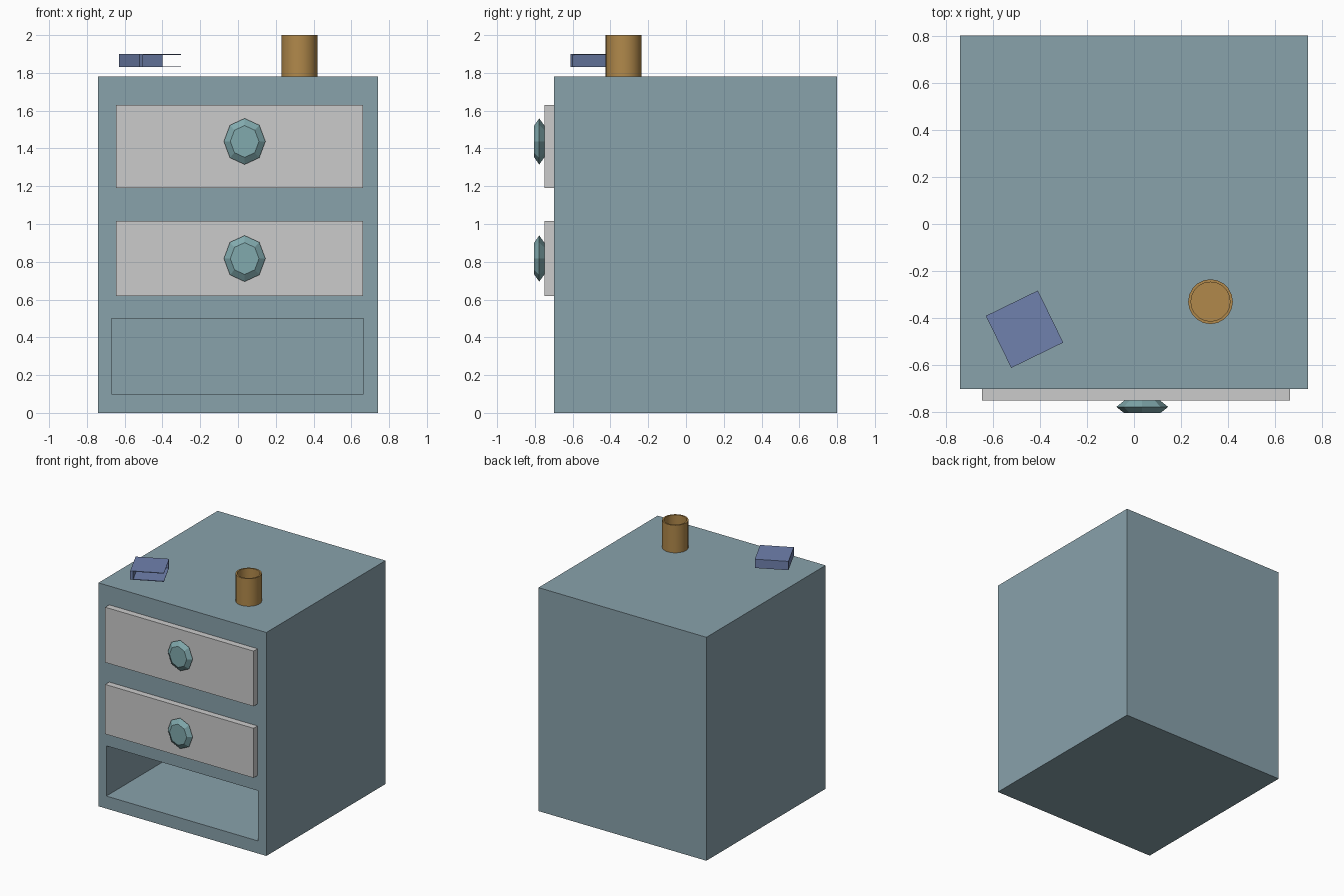
import bpy, bmesh
from math import radians, cos, sin, pi
from mathutils import Matrix, Vector

if "Cube" in bpy.data.objects:
    bpy.data.objects.remove(bpy.data.objects["Cube"])


def material(name, rgb):
    m = bpy.data.materials.new(name)
    m.diffuse_color = (*rgb, 1)
    m.use_nodes = True
    m.node_tree.nodes["Principled BSDF"].inputs["Base Color"].default_value = m.diffuse_color
    return m


TEAL = material("teal_paint", (0.25, 0.36, 0.41))
KNOB = material("knob_glaze", (0.22, 0.40, 0.42))
BROWN = material("brown_clay", (0.44, 0.25, 0.07))
BLUE = material("blue_cover", (0.16, 0.22, 0.42))


def finish(name, bm, mat=None, matrix=None):
    if matrix:
        bm.transform(matrix)
    bmesh.ops.recalc_face_normals(bm, faces=bm.faces)
    me = bpy.data.meshes.new(name)
    bm.to_mesh(me)
    bm.free()
    ob = bpy.data.objects.new(name, me)
    bpy.context.collection.objects.link(ob)
    if mat:
        me.materials.append(mat)
    return ob


def box(name, lo, hi, mat=None, matrix=None):
    lo, hi = Vector(lo), Vector(hi)
    bm = bmesh.new()
    bmesh.ops.create_cube(bm, size=1, matrix=Matrix.Translation((lo + hi) / 2) @ Matrix.Diagonal((*(hi - lo), 1)))
    return finish(name, bm, mat, matrix)


def lathe(name, profile, sides, mat, matrix):
    """Closed turned shape: rings of (radius, height), capped at both ends."""
    bm = bmesh.new()
    rings = [[bm.verts.new((r * cos(2 * pi * i / sides), r * sin(2 * pi * i / sides), h))
              for i in range(sides)] for r, h in profile]
    for a, b in zip(rings, rings[1:]):
        for i in range(sides):
            j = (i + 1) % sides
            bm.faces.new((a[i], a[j], b[j], b[i]))
    bm.faces.new(rings[0])
    bm.faces.new(rings[-1])
    return finish(name, bm, mat, matrix)


# Cabinet body with an open shelf cut into the front
body = box("cabinet_body", (-0.74, -0.70, 0), (0.74, 0.80, 1.78), TEAL)
cutter = box("shelf_cutter", (-0.67, -0.90, 0.10), (0.665, 0.74, 0.50), TEAL)
cutter.hide_render = True
cutter.hide_viewport = True
cut = body.modifiers.new("shelf_opening", "BOOLEAN")
cut.operation = "DIFFERENCE"
cut.solver = "EXACT"
cut.object = cutter

# Drawer fronts with faceted eight-sided knobs
for label, z0, z1, knob_z in (("upper", 1.19, 1.63, 1.437), ("lower", 0.62, 1.015, 0.817)):
    box(label + "_drawer_front", (-0.645, -0.75, z0), (0.662, -0.70, z1))
    place = (Matrix.Translation((0.035, -0.75, knob_z)) @ Matrix.Diagonal((0.11, 1, 0.122, 1))
             @ Matrix.Rotation(radians(90), 4, "X"))
    lathe(label + "_knob", [(0.69, 0), (1, 0.027), (0.69, 0.054)], 8, KNOB, place)

# Hollow cup on the top
cup = lathe("cup", [(0.095, 0), (0.095, 0.22), (0.083, 0.22), (0.083, 0.015)], 20, BROWN,
            Matrix.Translation((0.325, -0.33, 1.78)))

# Little case hovering over the top: two thin covers and two walls, open on two sides
turn = Matrix.Translation((-0.465, -0.447, 1.83)) @ Matrix.Rotation(radians(26), 4, "Z")
S = 0.123
for name, lo, hi in (
        ("case_bottom_cover", (-S, -S, 0), (S, S, 0.005)),
        ("case_top_cover", (-S, -S, 0.065), (S, S, 0.07)),
        ("case_left_wall", (-S, -S, 0.005), (-S + 0.022, S, 0.065)),
        ("case_back_wall", (-S + 0.022, S - 0.022, 0.005), (S, S, 0.065))):
    box(name, lo, hi, BLUE, turn)

# Smooth only the cup's round wall
bpy.ops.object.select_all(action="DESELECT")
cup.select_set(True)
bpy.context.view_layer.objects.active = cup
bpy.ops.object.shade_smooth_by_angle(angle=radians(30))
